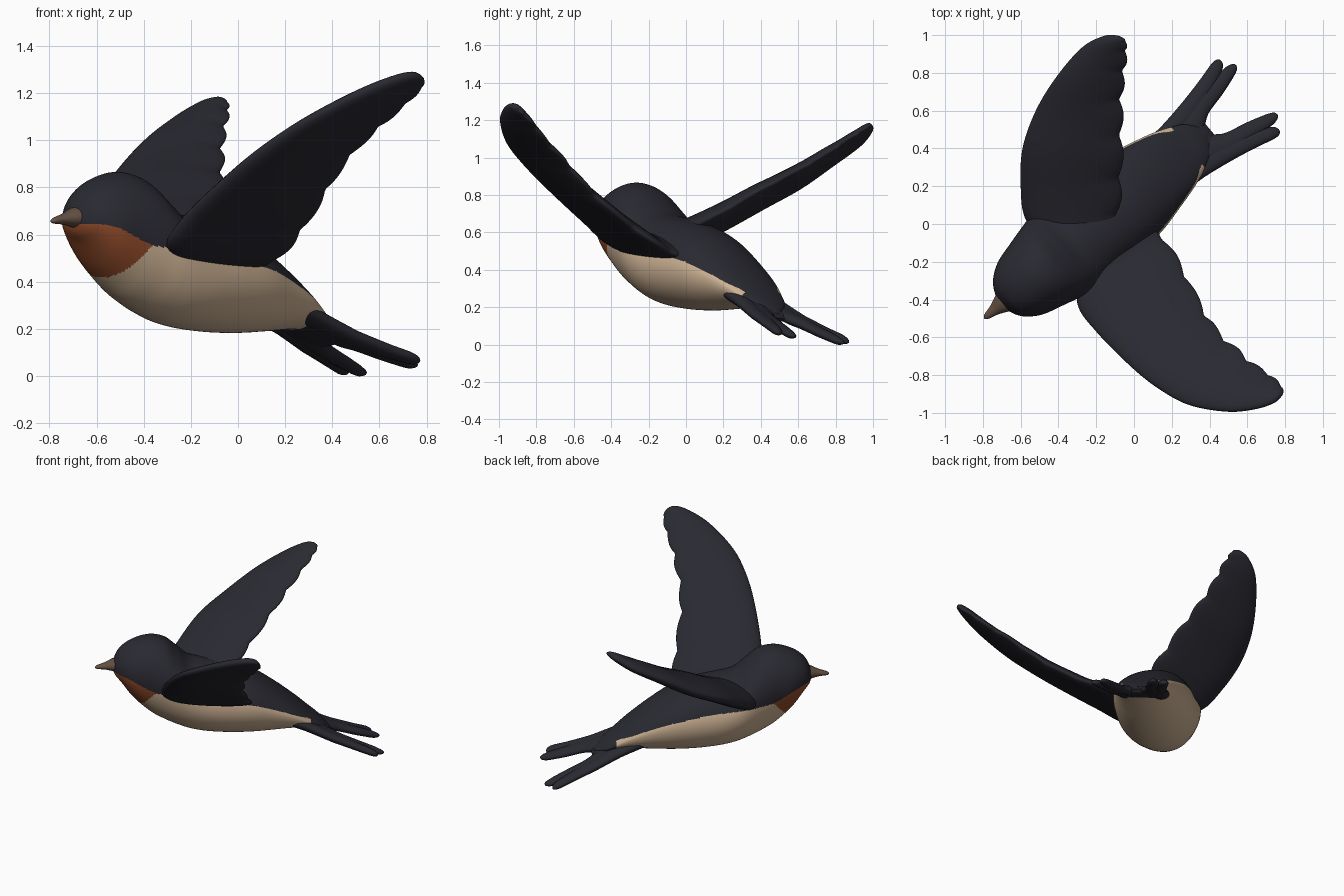
import bpy, bmesh, math
from mathutils import Vector

if "Cube" in bpy.data.objects:
    bpy.data.objects.remove(bpy.data.objects["Cube"])

# Bird frame: u runs from beak to tail, v is sideways, z is up
ANG = math.radians(40)
CU, SU = math.cos(ANG), math.sin(ANG)
V0 = 0.127


def place(u, v, z):
    v += V0
    return Vector((u * CU - v * SU, u * SU + v * CU, z))


def material(name, rgb):
    m = bpy.data.materials.new(name)
    m.diffuse_color = (*rgb, 1)
    m.use_nodes = True
    m.node_tree.nodes["Principled BSDF"].inputs["Base Color"].default_value = m.diffuse_color
    return m


DARK = material("dark slate", (0.022, 0.022, 0.031))
CREAM = material("cream", (0.62, 0.45, 0.30))
RUST = material("rust", (0.27, 0.068, 0.022))
BROWN = material("beak brown", (0.125, 0.08, 0.055))


def smooth_path(keys, steps):
    """Catmull-Rom through a list of tuples."""
    out = []
    for i in range(len(keys) - 1):
        a, b = keys[max(i - 1, 0)], keys[i]
        c, d = keys[i + 1], keys[min(i + 2, len(keys) - 1)]
        for k in range(steps):
            t = k / steps
            out.append(tuple(0.5 * (2 * q + (r - p) * t + (2 * p - 5 * q + 4 * r - s) * t * t
                                    + (3 * q - p - 3 * r + s) * t ** 3)
                             for p, q, r, s in zip(a, b, c, d)))
    return out + [tuple(keys[-1])]


def loft(name, rings, mats, rule=None):
    bm = bmesh.new()
    rows = [[bm.verts.new(p) for p in ring] for ring in rings]
    n = len(rows[0])
    for a, b in zip(rows, rows[1:]):
        for k in range(n):
            bm.faces.new((a[k], a[(k + 1) % n], b[(k + 1) % n], b[k]))
    bm.faces.new(rows[0])
    bm.faces.new(rows[-1])
    bmesh.ops.remove_doubles(bm, verts=bm.verts, dist=0.0003)
    bmesh.ops.recalc_face_normals(bm, faces=bm.faces)
    for f in bm.faces:
        f.smooth = True
        if rule:
            f.material_index = rule(f.calc_center_median())
    me = bpy.data.meshes.new(name)
    bm.to_mesh(me)
    bm.free()
    for m in mats:
        me.materials.append(m)
    ob = bpy.data.objects.new(name, me)
    bpy.context.collection.objects.link(ob)
    return ob


def lerp_table(table, x):
    if x <= table[0][0]:
        return table[0][1]
    for (x0, y0), (x1, y1) in zip(table, table[1:]):
        if x <= x1:
            return y0 + (y1 - y0) * (x - x0) / (x1 - x0)
    return table[-1][1]


# Head and body: u, top, bottom, widest height, half width
BODY = [(-.815, .665, .665, .665, 0), (-.80, .72, .61, .66, .065), (-.76, .785, .56, .655, .128),
        (-.68, .838, .45, .64, .182), (-.57, .866, .345, .62, .214), (-.47, .843, .285, .58, .24),
        (-.39, .775, .25, .53, .258), (-.31, .705, .222, .48, .265), (-.2, .68, .2, .44, .268),
        (-.05, .65, .186, .42, .265), (.1, .59, .183, .40, .25), (.25, .49, .19, .36, .215),
        (.38, .385, .198, .31, .18), (.48, .297, .195, .255, .14), (.55, .24, .175, .21, .10),
        (.62, .165, .165, .165, 0)]
N = 220
body_rings = []
for u, top, bot, mid, hw in smooth_path(BODY, 18):
    ring = []
    for k in range(N):
        a = 2 * math.pi * k / N
        s = math.sin(a)
        ring.append(place(u, max(hw, 0) * math.cos(a), mid + s * ((top - mid) if s > 0 else (mid - bot))))
    body_rings.append(ring)

# Height where the dark back meets the pale underside
EDGE = [(-.76, .645), (-.70, .63), (-.55, .553), (-.1, .5), (.12, .445), (.3, .372), (.45, .30), (.52, .25)]


def body_colour(p):
    u = p.x * CU + p.y * SU
    if p.z > lerp_table(EDGE, u) or u > .48 or (u > .42 and p.z < .23):
        return 0
    return 2 if u < -.55 + .75 * (p.z - .55) else 1


loft("head_and_body", body_rings, [DARK, CREAM, RUST], body_colour)

# Beak: small tapering cone
beak_rings = []
for u, r, z in smooth_path([(-.76, .066, .672), (-.81, .048, .672), (-.86, .028, .666),
                            (-.915, .014, .659), (-.93, 0, .656)], 5):
    beak_rings.append([place(u, 1.1 * r * math.cos(k * math.pi / 10), z + .85 * r * math.sin(k * math.pi / 10))
                       for k in range(20)])
loft("beak", beak_rings, [BROWN])


# Wings: leading point, trailing point, half thickness per station
def wing(name, stations, bumps):
    path = smooth_path(stations, 12)
    rings, n = [], 40
    for i, row in enumerate(path):
        s = i / (len(path) - 1)
        lead, trail, t = Vector(row[:3]), Vector(row[3:6]), max(row[6], 0)
        j0, j1 = path[max(i - 1, 0)], path[min(i + 1, len(path) - 1)]
        span = Vector(j1[:3]) + Vector(j1[3:6]) - Vector(j0[:3]) - Vector(j0[3:6])
        chord = trail - lead
        if chord.length < 1e-4:
            rings.append([lead] * n)
            continue
        normal = chord.cross(span).normalized()
        if normal.z < 0:
            normal = -normal
        # scalloped feather ends
        fade = min(1, s * 5) * min(1, (1 - s) * 2.5)
        scallop = .026 * fade * (abs(math.sin(math.pi * bumps * s)) - .6)
        ring = []
        for k in range(n):
            a = 2 * math.pi * k / n
            c = .5 - .5 * math.cos(a)
            p = lead + chord * c + chord.normalized() * scallop * c ** 3
            ring.append(p + normal * (t * math.sin(a) * (1.15 - .45 * c) + .2 * t * math.sin(math.pi * c)))
        rings.append(ring)
    loft(name, rings, [DARK])


wing("left_wing", [
    (-.28, -.22, .53, .02, .03, .48, .075), (-.30, -.42, .57, .14, -.06, .485, .07),
    (-.20, -.57, .70, .25, -.22, .585, .064), (0, -.77, .885, .35, -.42, .74, .058),
    (.15, -.885, 1.0, .43, -.55, .87, .052), (.30, -.96, 1.095, .54, -.66, 1.0, .046),
    (.50, -.992, 1.20, .64, -.745, 1.09, .041), (.65, -.975, 1.262, .735, -.81, 1.175, .034),
    (.745, -.94, 1.285, .785, -.865, 1.23, .022), (.79, -.9, 1.262, .79, -.9, 1.262, 0)], 8)

wing("right_wing", [
    (-.46, -.08, .55, -.16, -.06, .58, .075), (-.575, .03, .565, -.09, .04, .635, .074),
    (-.60, .2, .645, -.07, .2, .715, .07), (-.59, .4, .75, -.065, .4, .83, .064),
    (-.52, .6, .855, -.065, .58, .925, .057), (-.41, .78, .978, -.06, .73, 1.01, .05),
    (-.28, .93, 1.08, -.045, .85, 1.09, .04), (-.17, .99, 1.148, -.04, .93, 1.14, .029),
    (-.10, .995, 1.175, -.045, .97, 1.165, .016), (-.06, .985, 1.175, -.06, .985, 1.175, 0)], 8)

# Forked tail: an outer and an inner feather on each side
TAIL_Z = [(.2, .32), (.3, .288), (.45, .225), (.62, .145), (.78, .085), (.92, .036), (.97, .026)]
FEATHERS = {
    "outer": [(.2, .09, .05), (.30, .105, .062), (.45, .117, .06), (.62, .15, .054), (.76, .187, .047),
              (.86, .222, .037), (.90, .234, .022), (.91, .236, 0)],
    "inner": [(.2, .04, .07), (.45, .06, .075), (.60, .095, .074), (.68, .122, .054),
              (.80, .142, .044), (.90, .163, .034), (.945, .168, .018), (.955, .169, 0)]}
for side, sgn in (("right", 1), ("left", -1)):
    for kind, keys in FEATHERS.items():
        rings = []
        for u, v, w in smooth_path(keys, 6):
            w = max(w, 0)
            ring = []
            for k in range(24):
                a = 2 * math.pi * k / 24
                vv = sgn * (v + w * math.cos(a))
                ring.append(place(u, vv, lerp_table(TAIL_Z, u) - .1 * vv
                                  + min(.054 - .033 * u, .7 * w) * math.sin(a)))
            rings.append(ring)
        loft(f"{side}_{kind}_tail_feather", rings, [DARK])

# Tail web closing the fork base
web_rings = []
for u, w, t in smooth_path([(.3, .12, .04), (.45, .13, .042), (.55, .13, .038), (.60, .12, .028), (.63, .1, 0)], 6):
    web_rings.append([place(u, w * math.cos(k * math.pi / 16),
                            lerp_table(TAIL_Z, u) - .1 * w * math.cos(k * math.pi / 16)
                            + max(t, 0) * math.sin(k * math.pi / 16)) for k in range(32)])
loft("tail_base", web_rings, [DARK])
